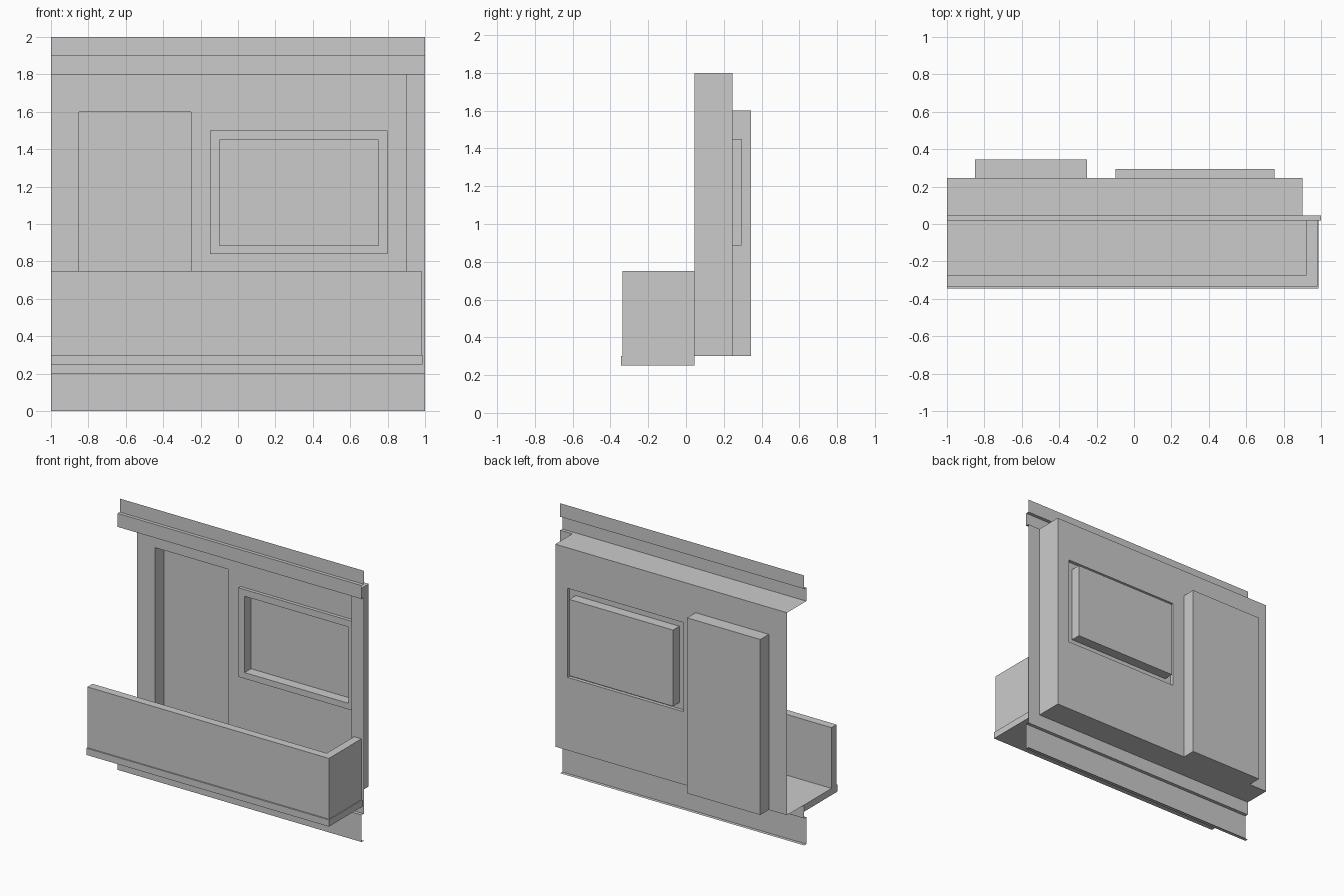
import bpy, bmesh

if "Cube" in bpy.data.objects:
    bpy.data.objects.remove(bpy.data.objects["Cube"])

# Key depths of the facade (front faces -y)
FACE, BAND, WALL, GLASS, DOOR = 0.045, 0.02, 0.245, 0.295, 0.345


def finish(name, bm):
    bmesh.ops.remove_doubles(bm, verts=bm.verts, dist=1e-5)
    mesh = bpy.data.meshes.new(name)
    bm.to_mesh(mesh)
    bm.free()
    obj = bpy.data.objects.new(name, mesh)
    bpy.context.collection.objects.link(obj)
    return obj


def sheet(name, profile, x0, x1):
    """Sweep an open (y, z) profile, listed top to bottom, along x."""
    bm = bmesh.new()
    a = [bm.verts.new((x0, y, z)) for y, z in profile]
    b = [bm.verts.new((x1, y, z)) for y, z in profile]
    for i in range(len(profile) - 1):
        bm.faces.new((a[i], a[i + 1], b[i + 1], b[i]))
    return finish(name, bm)


def recess(name, steps):
    """Bridge stepped rectangles (x0, x1, z0, z1, y) and close the last one."""
    bm = bmesh.new()
    loops = [[bm.verts.new((x, y, z)) for x, z in
              ((x0, z0), (x1, z0), (x1, z1), (x0, z1))]
             for x0, x1, z0, z1, y in steps]
    for a, b in zip(loops, loops[1:]):
        for i in range(4):
            j = (i + 1) % 4
            bm.faces.new((a[i], a[j], b[j], b[i]))
    bm.faces.new(loops[-1])
    return finish(name, bm)


def prism(name, outline, z0, z1):
    """Solid from an (x, y) outline between two heights."""
    bm = bmesh.new()
    face = bm.faces.new([bm.verts.new((x, y, z0)) for x, y in outline])
    top = bmesh.ops.extrude_face_region(bm, geom=[face])
    verts = [v for v in top["geom"] if isinstance(v, bmesh.types.BMVert)]
    bmesh.ops.translate(bm, vec=(0, 0, z1 - z0), verts=verts)
    bmesh.ops.recalc_face_normals(bm, faces=bm.faces)
    return finish(name, bm)


door = (-0.85, -0.25, 0.3, 1.6)
window = (-0.15, 0.8, 0.84, 1.5)
pane = (-0.1, 0.75, 0.885, 1.45)

# Stepped bands above and below the loggia
sheet("upper_band", [(FACE, 2), (FACE, 1.9), (BAND, 1.9), (BAND, 1.8), (FACE, 1.8)], -1, 1)
sheet("lower_band", [(FACE, 0.3), (FACE, 0.2), (BAND, 0.2), (BAND, 0), (FACE, 0)], -1, 1)

# Loggia ceiling, floor, right pier and its reveal
sheet("loggia_ceiling", [(FACE, 1.8), (WALL, 1.8)], -1, 0.9)
sheet("loggia_floor", [(WALL, 0.3), (FACE, 0.3)], -1, 0.9)
sheet("right_pier", [(FACE, 1.8), (FACE, 0.3)], 0.9, 1)
bm = bmesh.new()
bm.faces.new([bm.verts.new((0.9, y, z)) for y, z in
              ((FACE, 0.3), (FACE, 1.8), (WALL, 1.8), (WALL, 0.3))])
finish("pier_reveal", bm)

# Back wall with openings for the door and window
bm = bmesh.new()
xs = [-1, door[0], door[1], window[0], window[1], 0.9]
zs = [0.3, window[2], window[3], door[3], 1.8]
for x0, x1 in zip(xs, xs[1:]):
    for z0, z1 in zip(zs, zs[1:]):
        cx, cz = (x0 + x1) / 2, (z0 + z1) / 2
        if any(r[0] < cx < r[1] and r[2] < cz < r[3] for r in (door, window)):
            continue
        bm.faces.new([bm.verts.new((x, WALL, z)) for x, z in
                      ((x0, z0), (x1, z0), (x1, z1), (x0, z1))])
finish("back_wall", bm)

# Door niche, and window with a raised frame and sunken pane
recess("door_niche", [door + (WALL,), door + (DOOR,)])
recess("window", [window + (WALL,), window + (WALL - 0.025,),
                  pane + (WALL - 0.025,), pane + (GLASS,)])

# Balcony slab and L-shaped parapet
prism("balcony_slab", [(-1, -0.345), (0.987, -0.345), (0.987, FACE), (-1, FACE)], 0.25, 0.3)
prism("balcony_parapet", [(-1, -0.335), (0.98, -0.335), (0.98, FACE), (0.92, FACE),
                          (0.92, -0.275), (-1, -0.275)], 0.3, 0.75)
